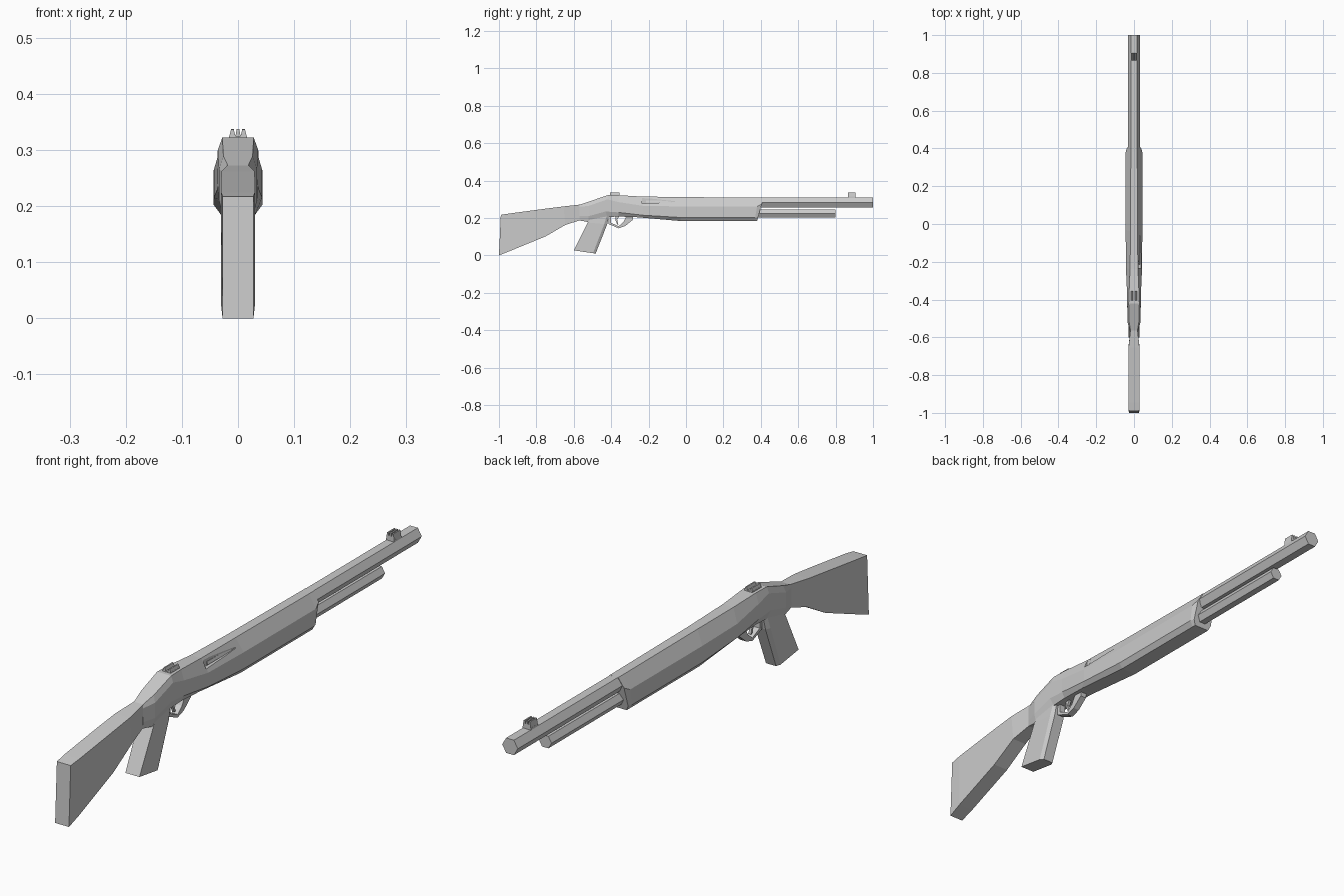
import bpy, bmesh, math

cube = bpy.data.objects.get("Cube")
if cube:
    bpy.data.objects.remove(cube, do_unlink=True)

grey = bpy.data.materials.new("plain grey")
grey.use_nodes = True
grey.diffuse_color = (0.6, 0.6, 0.6, 1)
grey.node_tree.nodes["Principled BSDF"].inputs["Base Color"].default_value = (0.6, 0.6, 0.6, 1)


def loft(name, rings):
    """Skin a list of closed rings of (x, y, z) points and cap both ends."""
    bm = bmesh.new()
    vs = [[bm.verts.new(p) for p in ring] for ring in rings]
    n = len(vs[0])
    for a, b in zip(vs, vs[1:]):
        for i in range(n):
            j = (i + 1) % n
            bm.faces.new((a[i], a[j], b[j], b[i]))
    bm.faces.new(vs[0])
    bm.faces.new(vs[-1])
    bmesh.ops.recalc_face_normals(bm, faces=bm.faces)
    me = bpy.data.meshes.new(name)
    bm.to_mesh(me)
    bm.free()
    me.materials.append(grey)
    ob = bpy.data.objects.new(name, me)
    bpy.context.collection.objects.link(ob)
    return ob


def mirrored(half):
    """Full ring from half a section given as (y, half width, z)."""
    return ([(w, y, z) for y, w, z in half]
            + [(-w, y, z) for y, w, z in reversed(half)])


def sym_loft(name, halves):
    return loft(name, [mirrored(h) for h in halves])


def side_plate(name, outline, w):
    """Extrude a (y, z) outline across x."""
    return loft(name, [[(x, y, z) for y, z in outline] for x in (-w, w)])


def hex_tube(name, y0, y1, z, rx, rz):
    ring = [(rx * math.cos(k * math.pi / 3), rz * math.sin(k * math.pi / 3)) for k in range(6)]
    return loft(name, [[(x, y, z + dz) for x, dz in ring] for y in (y0, y1)])


# Shoulder stock: rectangular section narrowing to the neck
sym_loft("stock", [
    [(-0.99, .0275, .217), (-1.0, .0275, 0)],
    [(-0.945, .03, .224), (-0.945, .03, .022)],
    [(-0.75, .03, .25), (-0.75, .03, .102)],
    [(-0.655, .029, .262), (-0.645, .029, .163)],
    [(-0.565, .019, .272), (-0.57, .019, .187)],
])

# Receiver and fore-end: eight-sided sections
body = sym_loft("receiver_and_fore_end", [
    [(-.565, .018, .272), (-.57, .021, .26), (-.57, .021, .21), (-.57, .019, .187)],
    [(-.515, .026, .289), (-.52, .034, .265), (-.52, .034, .21), (-.52, .026, .178)],
    [(-.42, .028, .322), (-.42, .036, .30), (-.43, .036, .235), (-.42, .026, .205)],
    [(-.36, .026, .322), (-.36, .037, .285), (-.36, .037, .23), (-.36, .026, .208)],
    [(-.24, .021, .315), (-.23, .043, .265), (-.23, .043, .215), (-.26, .028, .204)],
    [(-.04, .018, .312), (-.03, .044, .262), (-.03, .044, .203), (-.03, .03, .184)],
    [(.38, .017, .309), (.38, .044, .262), (.37, .044, .203), (.365, .03, .184)],
    [(.41, .017, .309), (.405, .037, .275), (.385, .039, .203), (.38, .03, .184)],
])

# Ejection port: tapered pocket in the left flank
cutter = loft("port_cutter", [
    [(.024, -.235, .278), (.08, -.235, .278), (.08, -.235, .306), (.024, -.235, .306)],
    [(.030, -.06, .285), (.08, -.06, .285), (.08, -.06, .302), (.030, -.06, .302)],
])
cutter.hide_render = True
mod = body.modifiers.new("port", 'BOOLEAN')
mod.operation = 'DIFFERENCE'
mod.solver = 'EXACT'
mod.object = cutter
bpy.context.view_layer.objects.active = body
bpy.ops.object.modifier_apply(modifier=mod.name)
bpy.data.objects.remove(cutter, do_unlink=True)

# Bolt lying in the port
loft("bolt", [[(x, y, z) for x, z in ((.02, .284), (.031, .284), (.027, .294), (.02, .294))]
              for y in (-.215, -.08)])

# Barrel and magazine tube
hex_tube("barrel", 0.3, 1.0, 0.282, 0.031, 0.031)
hex_tube("magazine_tube", 0.3, 0.8, 0.224, 0.025, 0.025)

# Pistol grip with a bevelled front edge
sym_loft("pistol_grip", [
    [(-.60, .028, .027), (-.497, .028, .012), (-.483, .02, .010)],
    [(-.525, .03, .176), (-.437, .03, .167), (-.422, .021, .165)],
    [(-.50, .026, .225), (-.42, .026, .225), (-.408, .019, .225)],
])

# Trigger guard and trigger
side_plate("trigger_guard", [
    (-.415, .215), (-.415, .168), (-.36, .145), (-.325, .157), (-.285, .19), (-.28, .215),
    (-.315, .215), (-.335, .178), (-.36, .156), (-.402, .175), (-.402, .215)], .012)
side_plate("trigger", [
    (-.375, .215), (-.378, .19), (-.368, .166), (-.362, .166), (-.368, .19), (-.355, .215)], .005)


# Sights: a low base with tapering prongs
def sight(label, y0, y1, z0, base, top, prongs):
    side_plate(label + "_base", [(y0, z0), (y0, base), (y1, base), (y1, z0)], .016)
    for k, cx in enumerate(prongs):
        prof = ((-.006, base - .002), (-.0025, top), (.0025, top), (.006, base - .002))
        loft(f"{label}_prong_{k + 1}", [[(cx + dx, y, z) for dx, z in prof] for y in (y0, y1)])


sight("rear_sight", -.405, -.355, .315, .325, .336, (-.010, .010))
sight("front_sight", .865, .905, .305, .316, .337, (-.010, 0, .010))
